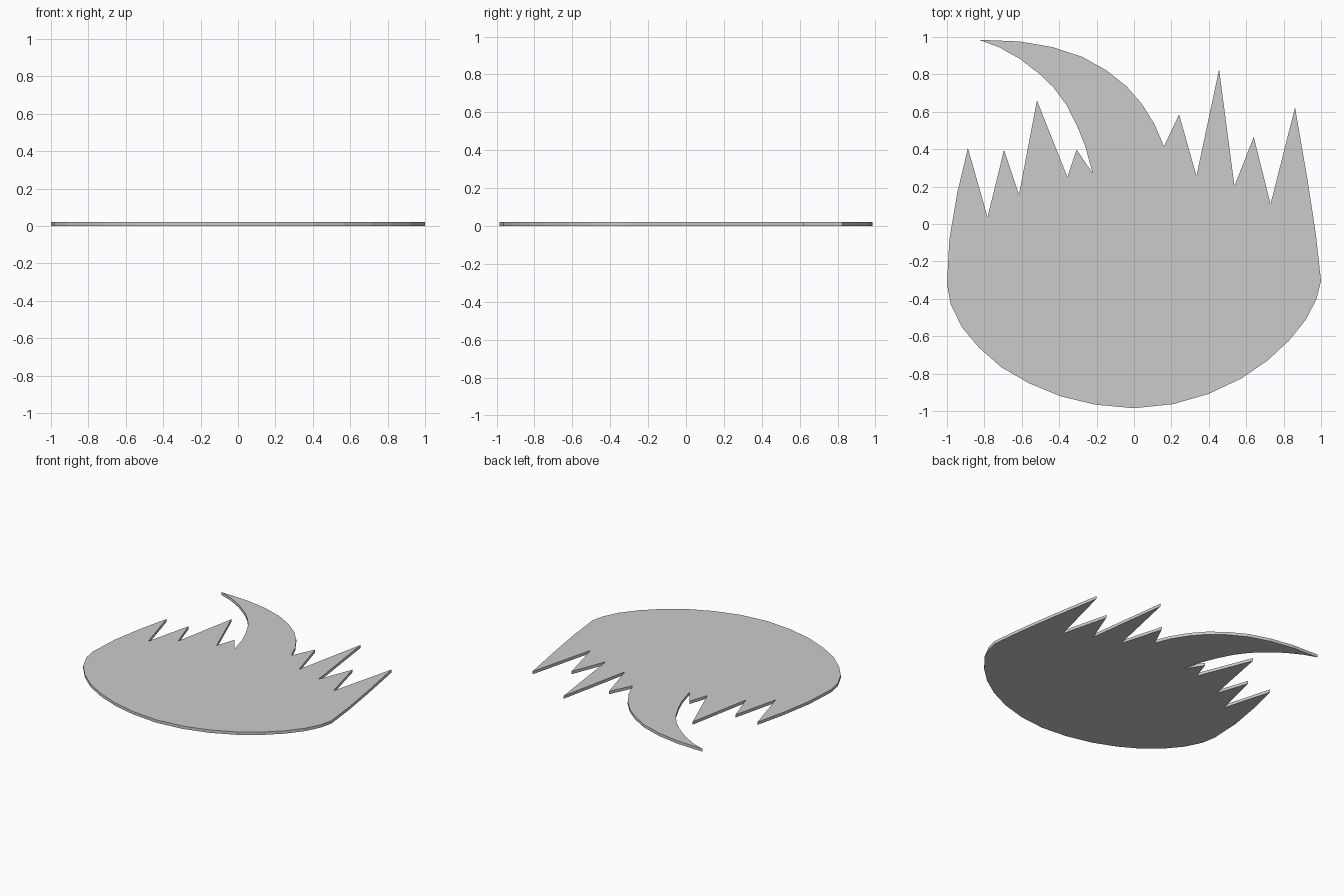
import bpy, bmesh

THICKNESS = 0.022

# Outline sections, counter-clockwise from the bottom of the bowl
bowl_right = [(0, -0.985), (0.21, -0.963), (0.4, -0.908), (0.57, -0.828), (0.714, -0.73),
              (0.83, -0.622), (0.92, -0.51), (0.976, -0.4), (1.0, -0.305), (0.972, -0.053), (0.928, 0.235)]
spikes_right = [(0.861, 0.623), (0.73, 0.107), (0.64, 0.465), (0.537, 0.203),
                (0.455, 0.827), (0.334, 0.257), (0.241, 0.586), (0.16, 0.415)]
horn_outer = [(0.11, 0.533), (0.04, 0.645), (-0.04, 0.736), (-0.147, 0.821),
              (-0.275, 0.893), (-0.436, 0.946), (-0.612, 0.976), (-0.83, 0.985)]
horn_inner = [(-0.725, 0.947), (-0.612, 0.884), (-0.505, 0.802), (-0.43, 0.73),
              (-0.361, 0.636), (-0.302, 0.519), (-0.26, 0.414), (-0.222, 0.273)]
spikes_left = [(-0.307, 0.398), (-0.356, 0.251), (-0.519, 0.661), (-0.615, 0.157),
               (-0.695, 0.396), (-0.783, 0.037), (-0.888, 0.406)]
bowl_left = [(-0.944, 0.171), (-0.987, -0.08), (-1.0, -0.32), (-0.98, -0.43), (-0.92, -0.552),
             (-0.83, -0.66), (-0.709, -0.766), (-0.56, -0.852), (-0.393, -0.921), (-0.206, -0.966)]
outline = bowl_right + spikes_right + horn_outer + horn_inner + spikes_left + bowl_left

# Flat plate: one outline face extruded upward
bm = bmesh.new()
base = bm.faces.new([bm.verts.new((x, y, 0)) for x, y in outline])
result = bmesh.ops.extrude_face_region(bm, geom=[base], use_keep_orig=True)
top_verts = [g for g in result["geom"] if isinstance(g, bmesh.types.BMVert)]
bmesh.ops.translate(bm, verts=top_verts, vec=(0, 0, THICKNESS))
bmesh.ops.recalc_face_normals(bm, faces=bm.faces)
bmesh.ops.triangulate(bm, faces=[f for f in bm.faces if len(f.verts) > 4])

mesh = bpy.data.meshes.new("spiked_plate")
bm.to_mesh(mesh)
bm.free()
bpy.context.collection.objects.link(bpy.data.objects.new("spiked_plate", mesh))
